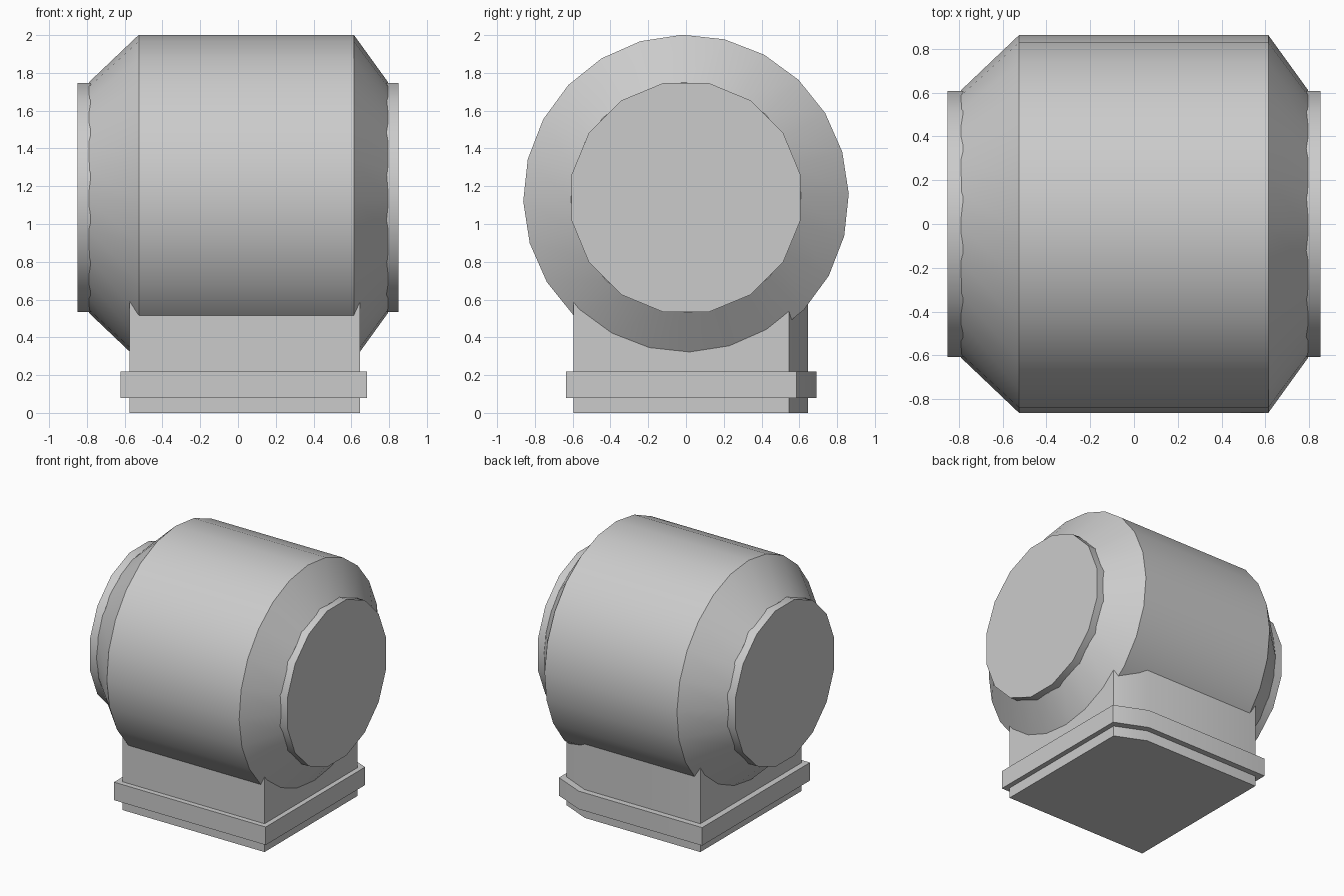
import bpy, bmesh, math

cube = bpy.data.objects.get("Cube")
if cube:
    bpy.data.objects.remove(cube, do_unlink=True)

grey = bpy.data.materials.new("plain_grey")
grey.use_nodes = True
colour = (0.6, 0.6, 0.6, 1)
grey.diffuse_color = colour
grey.node_tree.nodes["Principled BSDF"].inputs["Base Color"].default_value = colour

AXIS_Z = 1.14


def skin(name, rings):
    """Join matching rings of points into a closed, capped solid."""
    bm = bmesh.new()
    loops = [[bm.verts.new(p) for p in ring] for ring in rings]
    n = len(loops[0])
    for a, b in zip(loops, loops[1:]):
        for i in range(n):
            j = (i + 1) % n
            bm.faces.new((a[i], a[j], b[j], b[i]))
    bm.faces.new(loops[0])
    bm.faces.new(loops[-1])
    bmesh.ops.recalc_face_normals(bm, faces=bm.faces)
    mesh = bpy.data.meshes.new(name)
    bm.to_mesh(mesh)
    bm.free()
    mesh.materials.append(grey)
    obj = bpy.data.objects.new(name, mesh)
    bpy.context.collection.objects.link(obj)
    bpy.ops.object.select_all(action="DESELECT")
    obj.select_set(True)
    bpy.context.view_layer.objects.active = obj
    bpy.ops.object.shade_smooth_by_angle(angle=math.radians(30))
    return obj


def ring(x, radius, sides, turn):
    """Circle of points around the horizontal drum axis."""
    angles = [math.radians(turn) + math.tau * i / sides for i in range(sides)]
    return [(x, radius * math.cos(a), AXIS_Z + radius * math.sin(a)) for a in angles]


def slab(name, x0, x1, y0, y1, cut_x, cut_y, z0, z1):
    """Block with its back left corner cut off."""
    outline = [(x0, y0), (x1, y0), (x1, cut_y), (cut_x, y1), (x0, y1)]
    return skin(name, [[(x, y, z) for x, y in outline] for z in (z0, z1)])


# Drum with a cone at each end
drum_profile = [(-0.79, 0.61), (-0.525, 0.862), (0.613, 0.862), (0.795, 0.61)]
skin("drum", [ring(x, r, 24, 1.3) for x, r in drum_profile])

# End discs
for name, x0, x1 in (("right_disc", -0.85, -0.78), ("left_disc", 0.785, 0.85)):
    skin(name, [ring(x, 0.618, 16, 11.25) for x in (x0, x1)])

# Pedestal running up into the drum, and the flange around it
slab("pedestal", -0.575, 0.645, -0.595, 0.645, 0.42, 0.545, 0, 0.68)
slab("flange", -0.622, 0.683, -0.635, 0.69, 0.44, 0.585, 0.08, 0.22)
